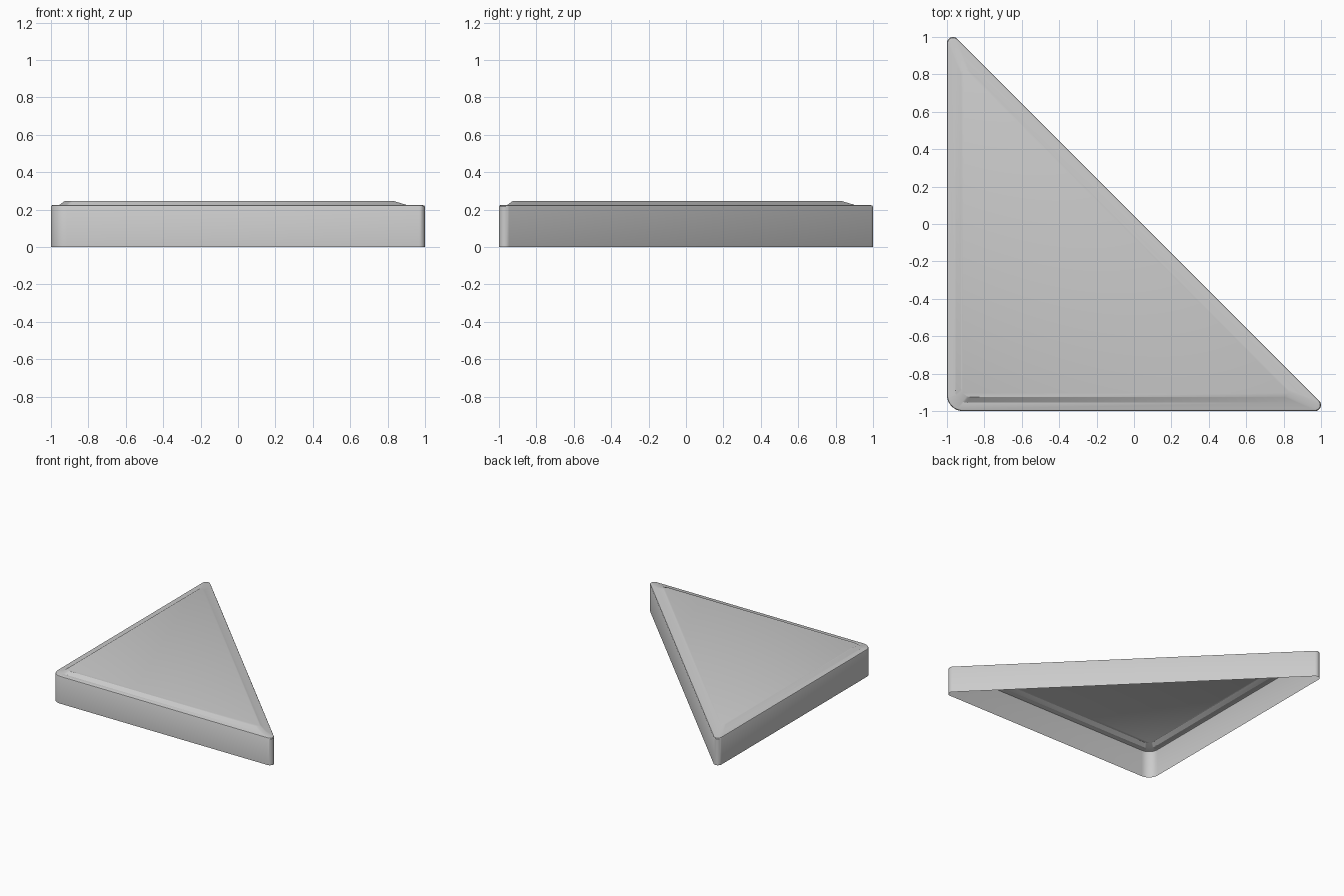
import bpy
import bmesh
from math import sin, cos, radians, sqrt

cube = bpy.data.objects.get("Cube")
if cube:
    bpy.data.objects.remove(cube, do_unlink=True)

HYP = 0.045      # the long edge lies on x + y = HYP
STEPS = 8        # segments per rounded corner


def rounded_triangle(inset, tip_r, square_r):
    """Outline of the right triangle, moved inwards, with rounded corners."""
    low = -1 + inset + tip_r
    far = HYP - (inset + tip_r) * sqrt(2) - low
    sq = -1 + inset + square_r
    corners = [(far, low, tip_r, -90, 45),
               (low, far, tip_r, 45, 180),
               (sq, sq, square_r, 180, 270)]
    points = []
    for cx, cy, r, start, end in corners:
        for i in range(STEPS + 1):
            a = radians(start + (end - start) * i / STEPS)
            points.append((cx + r * cos(a), cy + r * sin(a)))
    return points


# Grey plastic
grey = bpy.data.materials.new("light grey")
grey.use_nodes = True
colour = (0.6, 0.6, 0.6, 1)
grey.diffuse_color = colour
grey.node_tree.nodes["Principled BSDF"].inputs["Base Color"].default_value = colour

# Profile from the open bottom edge to the raised panel:
# inset, height, tip radius, square corner radius
profile = [(0, 0, 0.032, 0.085),
           (0, 0.216, 0.032, 0.085),
           (0.003, 0.222, 0.03, 0.082),
           (0.01, 0.225, 0.028, 0.078),
           (0.045, 0.225, 0.025, 0.06),
           (0.075, 0.247, 0.025, 0.05)]

# Thin shell, open underneath
bm = bmesh.new()
rings = [[bm.verts.new((x, y, z)) for x, y in rounded_triangle(d, tip, sq)]
         for d, z, tip, sq in profile]
for low, high in zip(rings, rings[1:]):
    for i in range(len(low)):
        j = (i + 1) % len(low)
        bm.faces.new((low[i], low[j], high[j], high[i]))
bm.faces.new(rings[-1])

mesh = bpy.data.meshes.new("triangle_tile")
bm.to_mesh(mesh)
bm.free()
mesh.materials.append(grey)
tile = bpy.data.objects.new("triangle_tile", mesh)
bpy.context.collection.objects.link(tile)

# Smooth corners, crisp panel edges
bpy.ops.object.select_all(action='DESELECT')
tile.select_set(True)
bpy.context.view_layer.objects.active = tile
bpy.ops.object.shade_smooth_by_angle(angle=radians(32))
